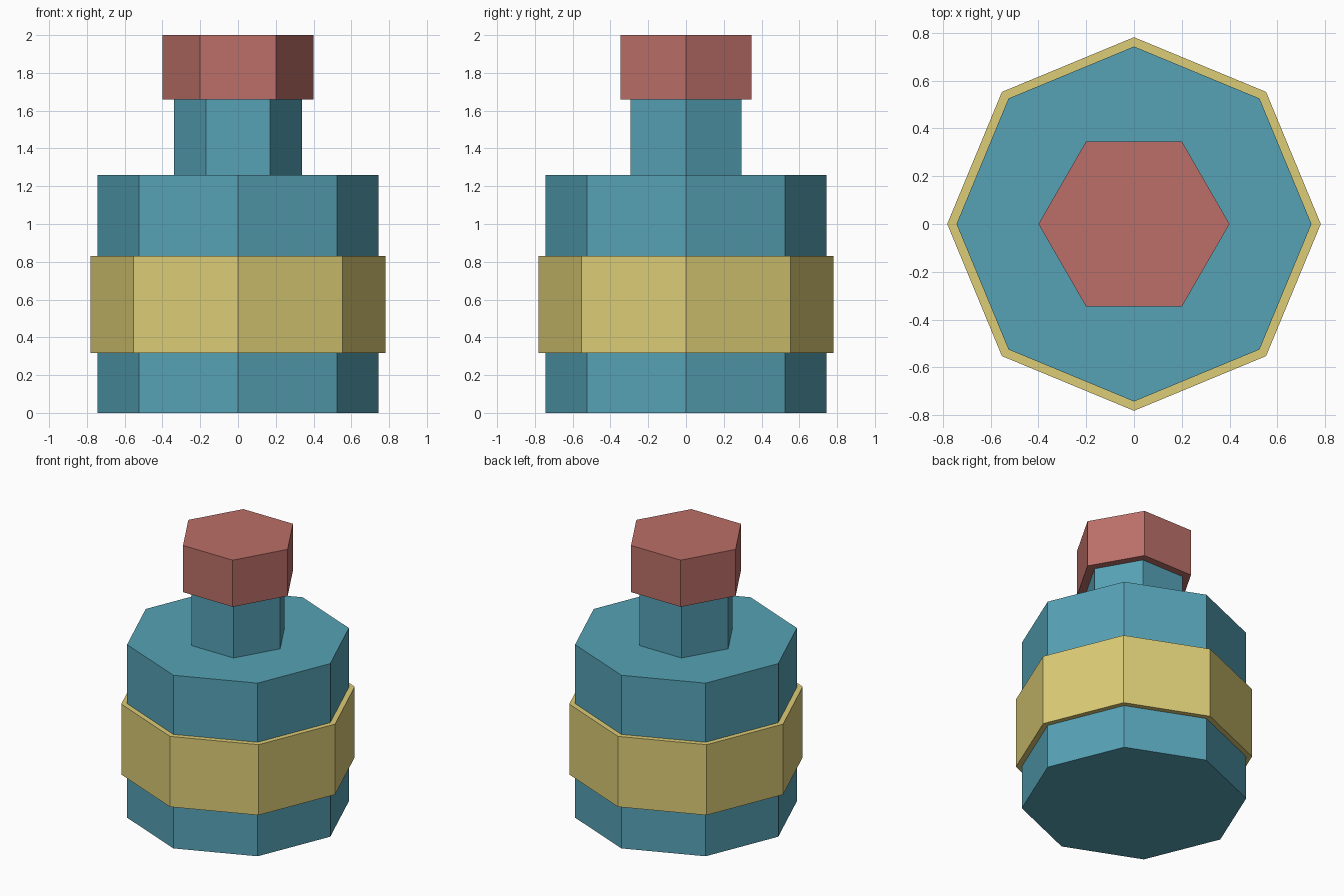
import bpy
import bmesh
from math import cos, sin, tau

cube = bpy.data.objects.get("Cube")
if cube:
    bpy.data.objects.remove(cube, do_unlink=True)


def material(name, rgb):
    mat = bpy.data.materials.new(name)
    mat.use_nodes = True
    mat.diffuse_color = (*rgb, 1)
    mat.node_tree.nodes["Principled BSDF"].inputs["Base Color"].default_value = (*rgb, 1)
    return mat


def prism(name, sides, radius, bottom, top, mat):
    """Upright flat-sided prism with a corner on +x."""
    bm = bmesh.new()
    ring = [bm.verts.new((radius * cos(tau * i / sides), radius * sin(tau * i / sides), bottom))
            for i in range(sides)]
    base = bm.faces.new(ring)
    lid = bmesh.ops.extrude_face_region(bm, geom=[base], use_keep_orig=True)
    verts = [v for v in lid["geom"] if isinstance(v, bmesh.types.BMVert)]
    bmesh.ops.translate(bm, verts=verts, vec=(0, 0, top - bottom))
    bmesh.ops.recalc_face_normals(bm, faces=bm.faces)
    mesh = bpy.data.meshes.new(name)
    bm.to_mesh(mesh)
    bm.free()
    mesh.materials.append(mat)
    obj = bpy.data.objects.new(name, mesh)
    bpy.context.collection.objects.link(obj)
    return obj


teal = material("teal glass", (0.093, 0.362, 0.468))
yellow = material("yellow label", (0.716, 0.604, 0.181))
red = material("red cap", (0.503, 0.159, 0.138))

# Octagonal bottle with a raised label band
prism("bottle_body", 8, 0.743, 0, 1.26, teal)
prism("label_band", 8, 0.782, 0.317, 0.83, yellow)

# Hexagonal neck and cap
prism("bottle_neck", 6, 0.34, 1.26, 1.66, teal)
prism("bottle_cap", 6, 0.4, 1.66, 2, red)
